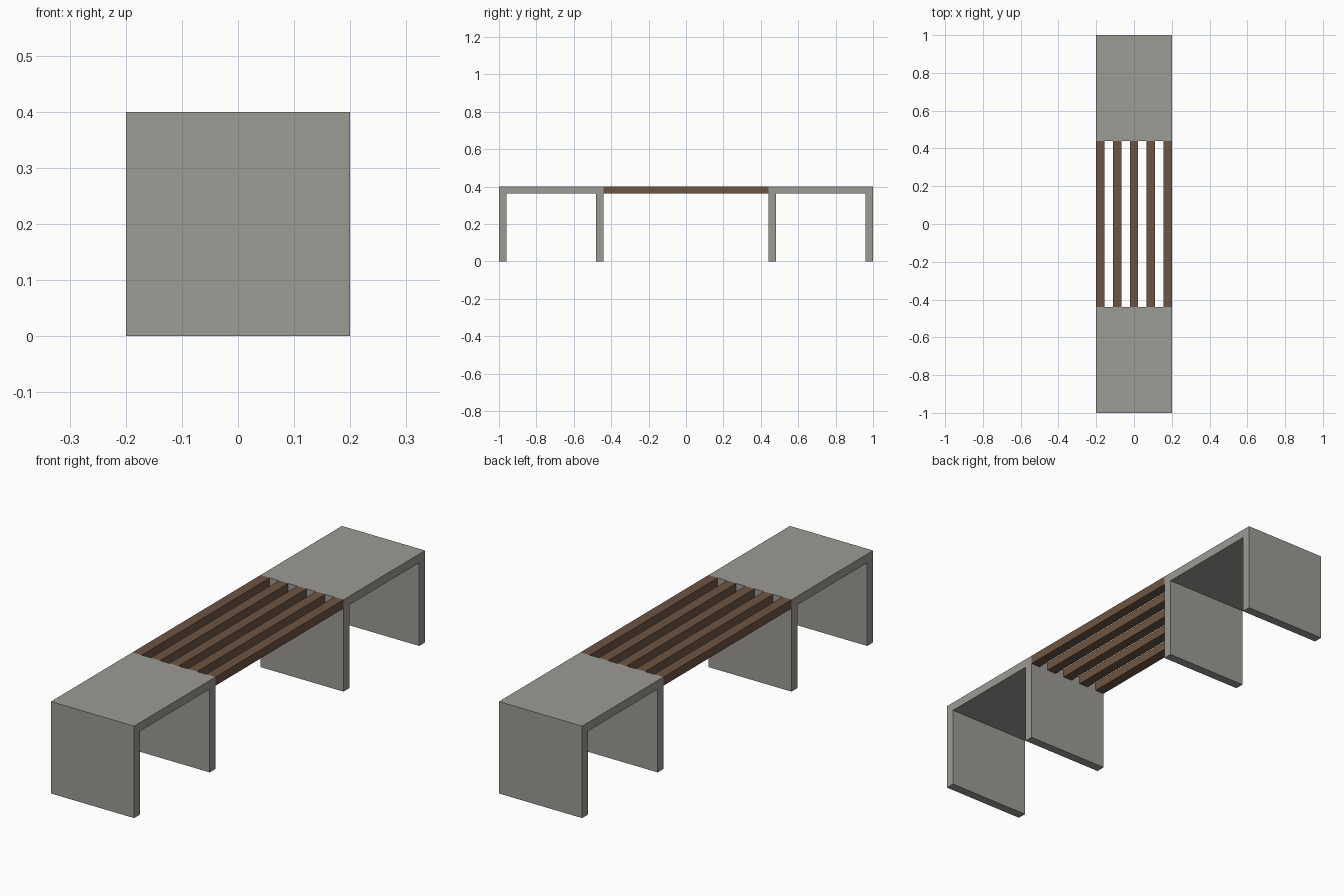
import bpy, bmesh

if "Cube" in bpy.data.objects:
    bpy.data.objects.remove(bpy.data.objects["Cube"])

LEG, SLAB = 0.04, 0.038      # leg and top thickness
W, H = 0.4, 0.4              # bench width and height
Y0, Y1 = 0.44, 1.0           # inner and outer ends of each stand


def material(name, rgb):
    m = bpy.data.materials.new(name)
    m.diffuse_color = (*rgb, 1)
    m.use_nodes = True
    m.node_tree.nodes["Principled BSDF"].inputs["Base Color"].default_value = m.diffuse_color
    return m


def extrude_profile(name, pts, axis, depth, mat):
    """Extrude a closed 3D outline along x (axis 0) or y (axis 1)."""
    bm = bmesh.new()
    face = bm.faces.new([bm.verts.new(p) for p in pts])
    ext = bmesh.ops.extrude_face_region(bm, geom=[face], use_keep_orig=True)
    for v in ext["geom"]:
        if isinstance(v, bmesh.types.BMVert):
            v.co[axis] += depth
    bmesh.ops.recalc_face_normals(bm, faces=bm.faces)
    me = bpy.data.meshes.new(name)
    bm.to_mesh(me)
    bm.free()
    me.materials.append(mat)
    ob = bpy.data.objects.new(name, me)
    bpy.context.collection.objects.link(ob)
    return ob


concrete = material("grey concrete", (0.335, 0.325, 0.299))
wood = material("brown wood", (0.153, 0.091, 0.056))

# Concrete arch stands at both ends
arch = [(Y0, 0), (Y0, H), (Y1, H), (Y1, 0), (Y1 - LEG, 0),
        (Y1 - LEG, H - SLAB), (Y0 + LEG, H - SLAB), (Y0 + LEG, 0)]
for name, s in (("front_stand", -1), ("back_stand", 1)):
    extrude_profile(name, [(-W / 2, s * y, z) for y, z in arch], 0, W, concrete)

# Five wooden slats with gaps of equal width
w = W / 9
for i in range(5):
    x = -W / 2 + 2 * i * w
    outline = [(x, -Y0, H - SLAB), (x + w, -Y0, H - SLAB), (x + w, -Y0, H), (x, -Y0, H)]
    extrude_profile(f"seat_slat_{i + 1}", outline, 1, 2 * Y0, wood)
